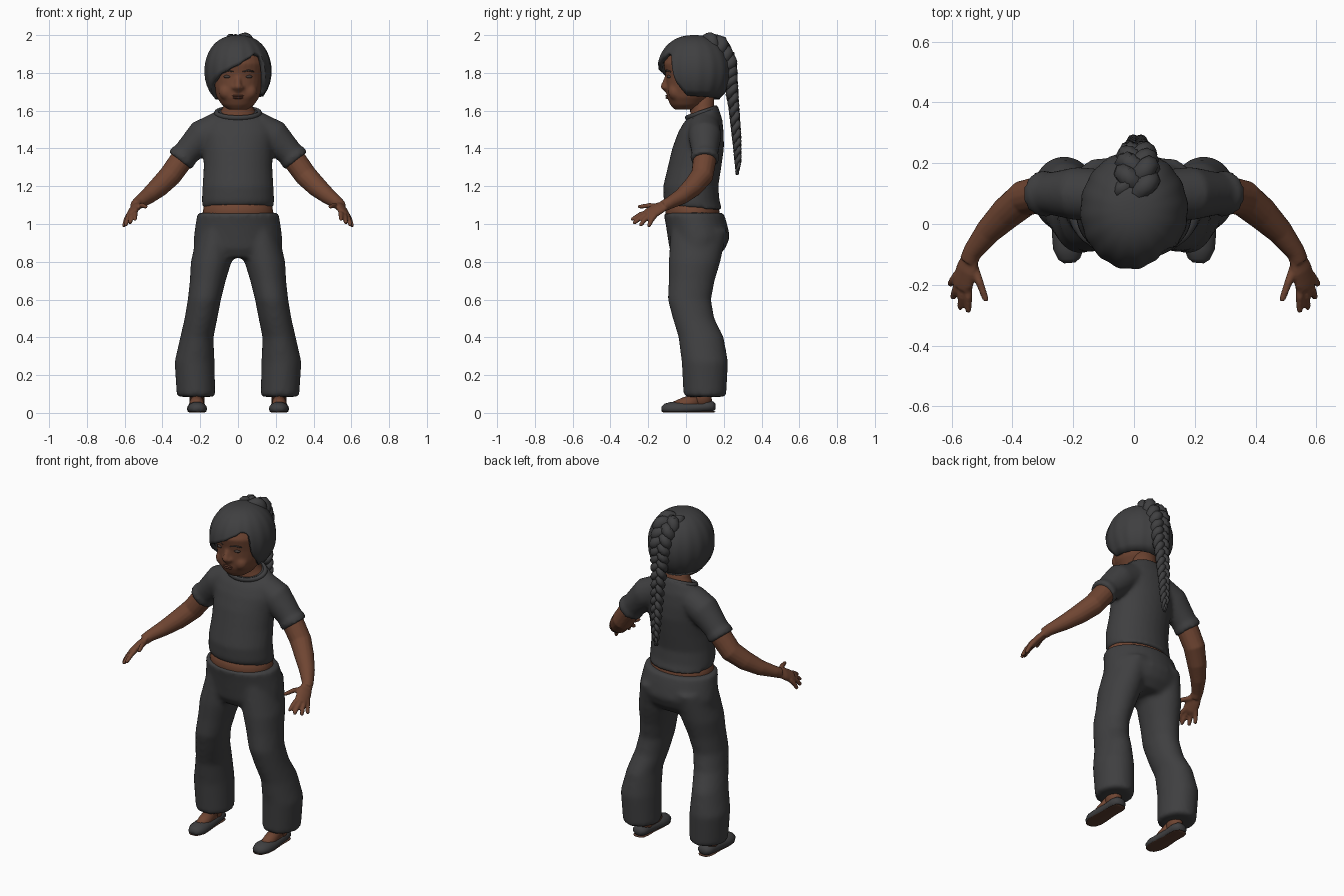
import bpy, bmesh
from math import sin, cos, pi, radians, degrees
from mathutils import Vector, Matrix

if "Cube" in bpy.data.objects:
    bpy.data.objects.remove(bpy.data.objects["Cube"], do_unlink=True)


def material(name, rgb):
    m = bpy.data.materials.new(name)
    m.use_nodes = True
    m.diffuse_color = (*rgb, 1)
    m.node_tree.nodes["Principled BSDF"].inputs["Base Color"].default_value = (*rgb, 1)
    return m


CLOTH = material("charcoal", (0.05, 0.05, 0.052))
SKIN = material("brown skin", (0.16, 0.06, 0.032))
LIP = material("dark lips", (0.11, 0.04, 0.025))
EYE = material("dark eyes", (0.06, 0.045, 0.04))
SOLE = material("brown sole", (0.1, 0.045, 0.028))


def loft(bm, rings, sides=20, floor=-1):
    """Skin a row of ellipses given as (centre, half axis u, half axis v)."""
    rows = []
    for c, u, v in rings:
        row = []
        for i in range(sides):
            a = 2 * pi * i / sides
            p = c + u * cos(a) + v * sin(a)
            p.z = max(p.z, floor)
            row.append(bm.verts.new(p))
        rows.append(row)
    for r, s in zip(rows, rows[1:]):
        for i in range(sides):
            j = (i + 1) % sides
            bm.faces.new((r[i], r[j], s[j], s[i]))
    bm.faces.new(rows[0][::-1])
    bm.faces.new(rows[-1])


def stack(bm, rows, side=1, sides=28):
    """Horizontal rings: z, centre x, centre y, half width, half depth, tilt."""
    loft(bm, [(Vector((x * side, y, z)), Vector((rx, 0, 0)), Vector((0, ry, t)))
              for z, x, y, rx, ry, t in rows], sides)


def tube(bm, path, sides=12, ref=(0, 1, 0), flat=1, floor=-1):
    """Round or flattened tube along points of x, y, z, radius."""
    pts = [Vector(p[:3]) for p in path]
    rings = []
    for i, p in enumerate(pts):
        t = (pts[min(i + 1, len(pts) - 1)] - pts[max(i - 1, 0)]).normalized()
        u = t.cross(Vector(ref)).normalized()
        rings.append((p, u * path[i][3], t.cross(u) * path[i][3] * flat))
    loft(bm, rings, sides, floor)


def ball(bm, centre, size):
    m = Matrix.Translation(centre) @ Matrix.Diagonal((*size, 1))
    bmesh.ops.create_uvsphere(bm, u_segments=16, v_segments=10, radius=1, matrix=m)


def finish(name, bm, mat, voxel=0, smooth=4, subdiv=0, mirror=False):
    bmesh.ops.recalc_face_normals(bm, faces=bm.faces[:])
    me = bpy.data.meshes.new(name)
    bm.to_mesh(me)
    bm.free()
    me.materials.append(mat)
    me.shade_smooth()
    ob = bpy.data.objects.new(name, me)
    bpy.context.collection.objects.link(ob)
    if subdiv:
        ob.modifiers.new("Subdivide", "SUBSURF").levels = subdiv
        ob.modifiers[-1].render_levels = subdiv
    if voxel:
        r = ob.modifiers.new("Blend", "REMESH")
        r.mode, r.voxel_size, r.use_smooth_shade = "VOXEL", voxel, True
        s = ob.modifiers.new("Soften", "SMOOTH")
        s.factor, s.iterations = 0.5, smooth
    if mirror:
        ob.modifiers.new("Mirror", "MIRROR")
    return ob


def lerp_table(table, x):
    for (a, *p), (b, *q) in zip(table, table[1:]):
        if x <= b:
            k = (x - a) / (b - a)
            return [m + (n - m) * k for m, n in zip(p, q)]
    return table[-1][1:]


# Trousers: hips and two flared legs blended together
bm = bmesh.new()
stack(bm, [(1.06, 0, .04, .215, .16, 0), (1, 0, .055, .225, .163, 0),
           (.93, 0, .068, .235, .165, 0), (.87, 0, .06, .235, .148, 0),
           (.82, 0, .05, .18, .11, 0)])
for s in (1, -1):
    stack(bm, [(.97, .11, .07, .1, .15, 0), (.8, .142, .045, .108, .137, 0),
               (.7, .16, .03, .095, .122, 0), (.6, .178, .018, .088, .115, 0),
               (.5, .196, .04, .087, .11, 0), (.4, .218, .08, .088, .12, 0),
               (.27, .23, .1, .106, .123, 0), (.085, .222, .1, .102, .113, 0)], s)
finish("trousers", bm, CLOTH, voxel=.014, smooth=5)

# Shirt: body and short sleeves blended together
bm = bmesh.new()
stack(bm, [(1.085, 0, .043, .187, .15, -.012), (1.12, 0, .03, .192, .148, 0),
           (1.2, 0, .025, .188, .146, 0), (1.3, 0, .045, .182, .142, 0),
           (1.4, 0, .064, .185, .137, 0), (1.48, 0, .078, .195, .122, 0),
           (1.54, 0, .088, .18, .105, .01), (1.58, 0, .09, .14, .086, .025),
           (1.6, 0, .092, .112, .075, .03)])
for s in (1, -1):
    tube(bm, [(.1 * s, .095, 1.51, .085), (.19 * s, .1, 1.465, .088),
              (.25 * s, .1, 1.4, .075), (.285 * s, .1, 1.363, .069),
              (.288 * s, .1, 1.36, .077), (.308 * s, .1, 1.335, .075)], 20)
finish("shirt", bm, CLOTH, voxel=.012, smooth=5)

# Collar band
bpy.ops.mesh.primitive_torus_add(major_segments=40, minor_segments=8, major_radius=.1,
                                 minor_radius=.012, location=(0, .083, 1.588),
                                 rotation=(.33, 0, 0))
collar = bpy.context.object
collar.name = "collar"
collar.scale = (1.13, .82, 1.2)
collar.data.materials.append(CLOTH)
collar.data.shade_smooth()

# Bare waist and neck
bm = bmesh.new()
stack(bm, [(1.0, 0, .04, .185, .14, 0), (1.06, 0, .035, .187, .143, 0),
           (1.13, 0, .03, .175, .135, 0)])
finish("waist", bm, SKIN)
bm = bmesh.new()
stack(bm, [(1.55, 0, .09, .11, .075, .02), (1.6, 0, .088, .09, .065, .02),
           (1.63, 0, .085, .072, .064, 0), (1.72, 0, .08, .075, .07, 0)])
finish("neck", bm, SKIN)

# Head with nose, chin and cheeks
bm = bmesh.new()
stack(bm, [(1.605, 0, -.005, .05, .055, 0), (1.63, 0, .005, .085, .088, 0),
           (1.67, 0, .015, .112, .116, 0), (1.72, 0, .03, .128, .135, 0),
           (1.78, 0, .04, .138, .146, 0), (1.85, 0, .04, .145, .16, 0),
           (1.92, 0, .045, .12, .13, 0), (1.96, 0, .045, .06, .07, 0)])
tube(bm, [(0, -.095, 1.79, .012), (0, -.108, 1.755, .015), (0, -.118, 1.727, .02),
          (0, -.1, 1.712, .018)], ref=(1, 0, 0))
for s in (1, -1):
    ball(bm, (.018 * s, -.108, 1.722), (.014, .014, .011))
    ball(bm, (.06 * s, -.055, 1.7), (.042, .04, .045))
finish("head", bm, SKIN, voxel=.008, smooth=4)

# Eyes, brows and lips
bm = bmesh.new()
ball(bm, (.054, -.087, 1.78), (.022, .014, .009))
finish("eyes", bm, EYE, mirror=True)
bm = bmesh.new()
tube(bm, [(.025, -.108, 1.806, .003), (.055, -.1, 1.814, .005), (.085, -.082, 1.806, .003)])
finish("eyebrows", bm, EYE, mirror=True)
bm = bmesh.new()
ball(bm, (0, -.096, 1.679), (.032, .013, .006))
ball(bm, (0, -.095, 1.668), (.027, .013, .007))
finish("lips", bm, LIP)

# Hair cap: each strand column runs from the crown down to a swept hemline
HEM = [(-180, 1.66), (-80, 1.66), (-60, 1.73), (-35, 1.79), (0, 1.845), (35, 1.905),
       (48, 1.895), (58, 1.75), (75, 1.68), (180, 1.66)]
bm = bmesh.new()
COLS, ROWS = 96, 18
grid = []
for i in range(COLS):
    a = -pi + 2 * pi * i / COLS
    end = lerp_table(HEM, degrees(a))[0]
    depth = (1 - (end - 1.81) / .19) / 2
    col = []
    for j in range(1, ROWS + 1):
        k = j / ROWS
        c = 1 - 2 * depth * k * k
        r = max(0, 1 - c * c) ** .42 * (1 + .012 * k * sin(16 * a))
        col.append(bm.verts.new((.177 * r * sin(a), .045 - .196 * r * cos(a), 1.81 + .19 * c)))
    grid.append(col)
crown = bm.verts.new((0, .045, 2))
for i in range(COLS):
    p, q = grid[i], grid[(i + 1) % COLS]
    bm.faces.new((crown, p[0], q[0]))
    for j in range(ROWS - 1):
        bm.faces.new((p[j], p[j + 1], q[j + 1], q[j]))
hair = finish("hair", bm, CLOTH)
thick = hair.modifiers.new("Thickness", "SOLIDIFY")
thick.thickness, thick.offset = .025, -1

# Braid: three interwoven strands following the back of the head
SPINE = [(0, .1, 1.965, .058), (.12, .175, 1.945, .058), (.25, .222, 1.86, .052),
         (.42, .238, 1.74, .04), (.55, .252, 1.63, .032), (.75, .268, 1.46, .027),
         (.92, .275, 1.33, .02), (1, .27, 1.26, .008)]
bm = bmesh.new()
N = 110
for strand in range(3):
    path = []
    for i in range(N + 1):
        t = i / N
        y, z, w = lerp_table(SPINE, t)
        y2, z2, _ = lerp_table(SPINE, min(t + .01, 1))
        y1, z1, _ = lerp_table(SPINE, max(t - .01, 0))
        out = Vector((0, z1 - z2, y2 - y1)).normalized()
        ph = 2 * pi * (5.5 * t ** 1.15 + strand / 3)
        d = .4 * w * sin(2 * ph)
        path.append((.01 + .75 * w * sin(ph), y + out.y * d, z + out.z * d, .58 * w))
    tube(bm, path, 8, ref=(1, 0, .01))
finish("braid", bm, CLOTH)

# Arm, palm and five fingers
bm = bmesh.new()
tube(bm, [(.22, .1, 1.43, .06), (.295, .1, 1.345, .062), (.36, .085, 1.255, .06),
          (.42, .035, 1.195, .054), (.48, -.025, 1.145, .043), (.53, -.09, 1.11, .032),
          (.543, -.12, 1.095, .03)], 16)
tube(bm, [(.535, -.1, 1.105, .03), (.55, -.15, 1.08, .042), (.562, -.19, 1.055, .042),
          (.57, -.21, 1.045, .034)], 16, ref=(.6, 0, .75), flat=.5)
FINGERS = [((.545, -.19, 1.065), (.545, -.292, 1.022)),
           ((.56, -.195, 1.055), (.572, -.28, 1.003)),
           ((.575, -.19, 1.045), (.597, -.245, .99)),
           ((.58, -.165, 1.045), (.606, -.2, .985)),
           ((.53, -.13, 1.09), (.485, -.255, 1.092))]
for root, tip in FINGERS:
    a, b = Vector(root), Vector(tip)
    mid = a.lerp(b, .5) + Vector((0, 0, .007))
    tube(bm, [(*a, .015), (*mid, .0135), (*a.lerp(b, .9), .011), (*b, .007)], 10, ref=(1, 0, .3))
finish("arms", bm, SKIN, voxel=.006, smooth=2, mirror=True)

# Bare ankles and insteps
bm = bmesh.new()
stack(bm, [(.03, .218, .085, .04, .055, 0), (.09, .218, .085, .04, .05, 0),
           (.2, .22, .09, .045, .05, 0)])
tube(bm, [(.218, -.06, .03, .03), (.218, -.01, .045, .037), (.218, .06, .065, .04)], 16,
     ref=(0, 0, 1))
finish("ankles", bm, SKIN, mirror=True)

# Shoes with flat soles
for name, mat, lift, h, w in (("shoes", CLOTH, .012, .72, 1), ("soles", SOLE, 0, .1, .93)):
    bm = bmesh.new()
    zc = .022 if h > .5 else .006
    tube(bm, [(.212, -.128, zc, .018), (.213, -.115, zc, .036 * w), (.215, -.08, zc, .051 * w),
              (.218, -.03, zc, .052 * w), (.218, .05, zc + lift / 2, .045 * w),
              (.218, .11, zc + lift, .046 * w), (.218, .14, zc + lift, .04 * w),
              (.218, .155, zc + lift, .022)], 20, ref=(0, 0, 1), flat=h,
         floor=.006 if h > .5 else 0)
    finish(name, bm, mat, mirror=True)
